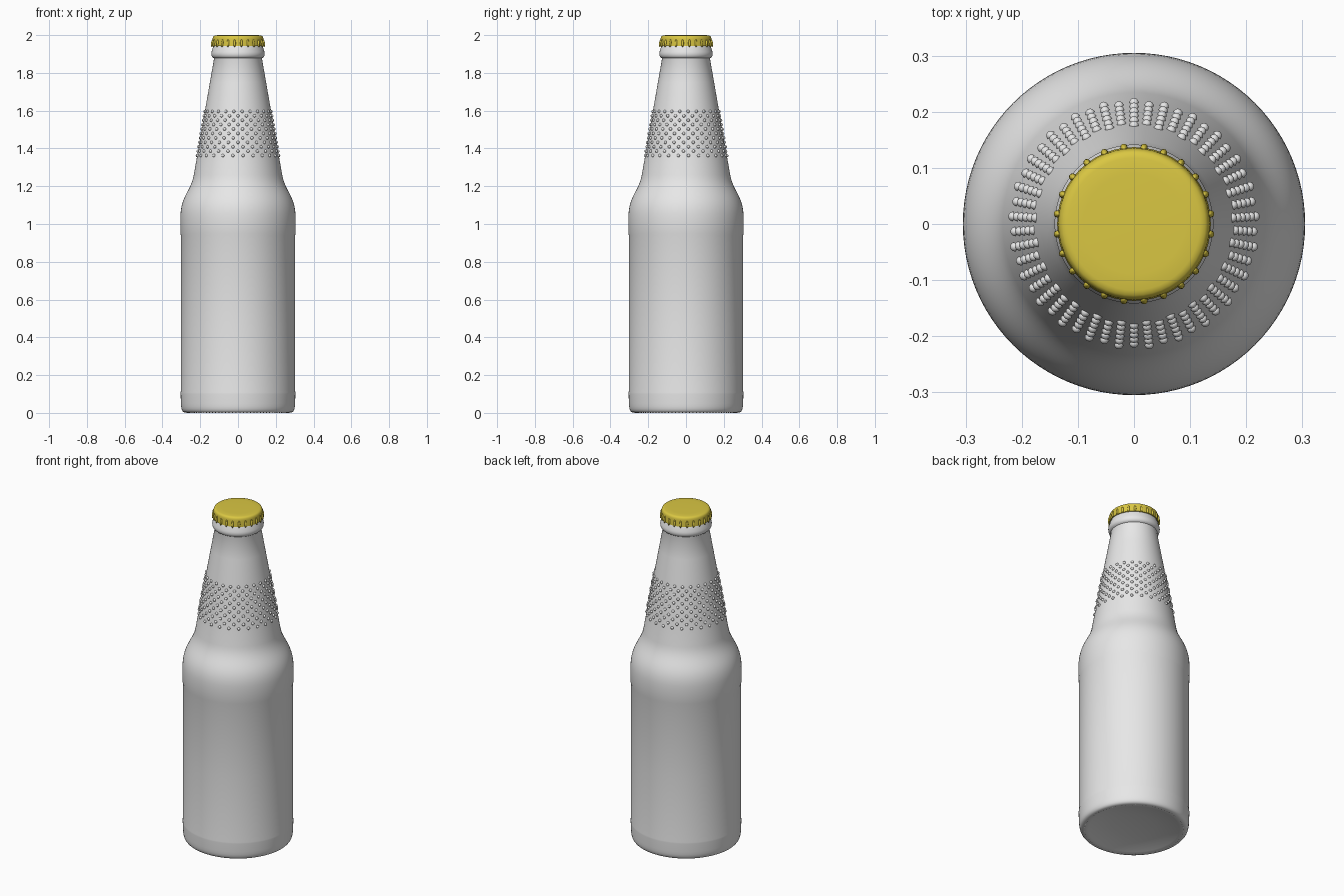
import bpy, bmesh, math
from mathutils import Vector, Matrix
from mathutils.geometry import interpolate_bezier

if "Cube" in bpy.data.objects:
    bpy.data.objects.remove(bpy.data.objects["Cube"])


def material(name, rgb):
    m = bpy.data.materials.new(name)
    m.diffuse_color = (*rgb, 1)
    m.use_nodes = True
    m.node_tree.nodes["Principled BSDF"].inputs["Base Color"].default_value = m.diffuse_color
    return m


GLASS = material("pale_grey", (0.8, 0.8, 0.8))
GOLD = material("cap_yellow", (0.70, 0.57, 0.055))


def finish(name, bm, mat, angle=40):
    bmesh.ops.recalc_face_normals(bm, faces=bm.faces)
    me = bpy.data.meshes.new(name)
    bm.to_mesh(me)
    bm.free()
    me.materials.append(mat)
    ob = bpy.data.objects.new(name, me)
    bpy.context.collection.objects.link(ob)
    bpy.ops.object.select_all(action='DESELECT')
    ob.select_set(True)
    bpy.context.view_layer.objects.active = ob
    bpy.ops.object.shade_smooth_by_angle(angle=math.radians(angle))
    return ob


def lathe(name, profile, mat, sides=96):
    """Turn (radius, height) points round z; radius 0 makes a pole."""
    bm = bmesh.new()
    rings = []
    for r, z in profile:
        if r == 0:
            rings.append([bm.verts.new((0, 0, z))] * sides)
        else:
            rings.append([bm.verts.new((r * math.cos(math.tau * i / sides),
                                        r * math.sin(math.tau * i / sides), z))
                          for i in range(sides)])
    for a, b in zip(rings, rings[1:]):
        for i in range(sides):
            j = (i + 1) % sides
            bm.faces.new(dict.fromkeys((a[i], a[j], b[j], b[i])))
    return finish(name, bm, mat)


def curve(p0, h0, h1, p1, n):
    pts = interpolate_bezier(*[Vector((*p, 0)) for p in (p0, h0, h1, p1)], n)
    return [(p.x, p.y) for p in pts]


def neck_radius(z):
    return 0.234 - (z - 1.26) * 0.174


# bottle: hollowed base, body, shoulder, tapered neck and lip ring
profile = [(0, 0.03), (0.12, 0.026), (0.2, 0.016), (0.25, 0.004), (0.262, 0.001)]
profile += curve((0.275, 0.001), (0.295, 0.001), (0.301, 0.015), (0.302, 0.05), 7)
profile += [(0.304, 0.1), (0.304, 0.108), (0.3025, 0.118), (0.3025, 0.5),
            (0.3025, 0.94), (0.305, 0.95)]
profile += curve((0.305, 1.03), (0.305, 1.15), (0.25, 1.17), (0.234, 1.26), 16)
profile += [(neck_radius(z), z) for z in (1.36, 1.48, 1.6, 1.75, 1.875)]
profile += curve((0.128, 1.878), (0.141, 1.882), (0.144, 1.9), (0.140, 1.912), 6)
profile += [(0.134, 1.932), (0.130, 1.942), (0.126, 1.95), (0, 1.95)]
lathe("bottle", profile, GLASS)

# grip dots: staggered rows of small beads on the neck
bm = bmesh.new()
for row in range(11):
    z = 1.362 + row * 0.0234
    for col in range(25):
        a = math.pi / 2 + math.tau * (col + 0.5 * (row % 2)) / 25
        r = neck_radius(z)
        bmesh.ops.create_uvsphere(
            bm, u_segments=10, v_segments=6, radius=0.0085,
            matrix=Matrix.Translation((r * math.cos(a), r * math.sin(a), z)))
finish("neck_grip_dots", bm, GLASS, 60)

# base knurling: small beads round the foot
bm = bmesh.new()
for i in range(90):
    a = math.tau * i / 90
    bmesh.ops.create_uvsphere(
        bm, u_segments=8, v_segments=6, radius=0.005,
        matrix=Matrix.Translation((0.271 * math.cos(a), 0.271 * math.sin(a), 0.005)))
finish("base_knurling", bm, GLASS, 60)

# crown cap: flat top, rounded shoulder, flared skirt
cap = [(0, 2.0), (0.09, 2.0), (0.118, 1.999)]
cap += curve((0.122, 1.998), (0.132, 1.996), (0.134, 1.988), (0.135, 1.978), 6)
cap += [(0.137, 1.942), (0.131, 1.942), (0.129, 1.965), (0, 1.965)]
lathe("bottle_cap", cap, GOLD, 48)

# cap teeth: rounded ridges, leaning outwards towards the bottom
bm = bmesh.new()
for i in range(24):
    turn = Matrix.Rotation(math.tau * (i + 0.5) / 24, 4, 'Z')
    lean = Matrix.Rotation(math.radians(-6), 4, 'Y')
    place = turn @ Matrix.Translation((0.1375, 0, 1.957)) @ lean
    bmesh.ops.create_uvsphere(
        bm, u_segments=10, v_segments=10, radius=1,
        matrix=place @ Matrix.Diagonal((0.0065, 0.0065, 0.021, 1)))
finish("cap_teeth", bm, GOLD, 60)
